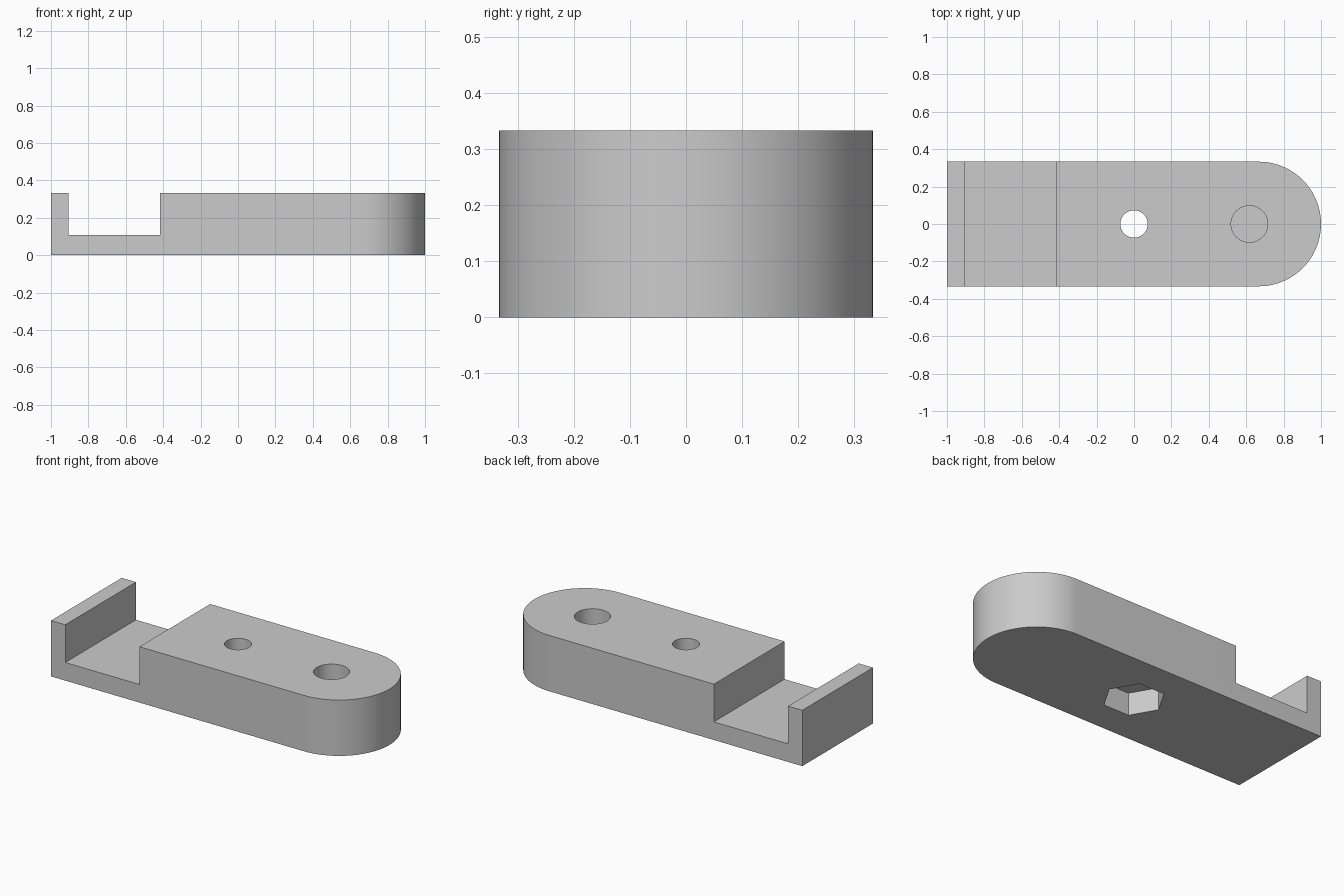
import bpy
import bmesh
from math import pi, sin, cos, radians

cube = bpy.data.objects.get("Cube")
if cube:
    bpy.data.objects.remove(cube, do_unlink=True)

HALF_WIDTH = 0.333
HEIGHT = 0.333

grey = bpy.data.materials.new("plain_grey")
grey.use_nodes = True
colour = (0.6, 0.6, 0.6, 1)
grey.diffuse_color = colour
grey.node_tree.nodes["Principled BSDF"].inputs["Base Color"].default_value = colour


def prism(name, outline, bottom, top):
    """Extrude a flat outline upwards between two heights."""
    bm = bmesh.new()
    face = bm.faces.new([bm.verts.new((x, y, bottom)) for x, y in outline])
    raised = bmesh.ops.extrude_face_region(bm, geom=[face])["geom"]
    verts = [v for v in raised if isinstance(v, bmesh.types.BMVert)]
    bmesh.ops.translate(bm, verts=verts, vec=(0, 0, top - bottom))
    bmesh.ops.recalc_face_normals(bm, faces=bm.faces)
    mesh = bpy.data.meshes.new(name)
    bm.to_mesh(mesh)
    bm.free()
    mesh.materials.append(grey)
    obj = bpy.data.objects.new(name, mesh)
    bpy.context.collection.objects.link(obj)
    return obj


def ring(x, radius, sides):
    """Regular polygon centred on the long axis."""
    return [(x + radius * cos(2 * pi * i / sides),
             radius * sin(2 * pi * i / sides)) for i in range(sides)]


# Block with one square end and one rounded end
arc_steps = 48
outline = [(-1, HALF_WIDTH), (-1, -HALF_WIDTH)]
for i in range(arc_steps + 1):
    a = -pi / 2 + pi * i / arc_steps
    outline.append((1 - HALF_WIDTH + HALF_WIDTH * cos(a), HALF_WIDTH * sin(a)))
body = prism("clamp_body", outline, 0, HEIGHT)

# Cross slot, through hole, blind hole and hexagonal nut pocket
slot = [(-0.906, -0.5), (-0.417, -0.5), (-0.417, 0.5), (-0.906, 0.5)]
cutters = [
    prism("slot_cutter", slot, 0.108, 0.5),
    prism("nut_pocket_cutter", ring(0, 0.167, 6), -0.1, 0.133),
    prism("bolt_hole_cutter", ring(0, 0.073, 64), -0.2, 0.5),
    prism("blind_hole_cutter", ring(0.617, 0.098, 64), 0.13, 0.5),
]

bpy.ops.object.select_all(action="DESELECT")
body.select_set(True)
bpy.context.view_layer.objects.active = body
for cutter in cutters:
    cutter.hide_render = True
    mod = body.modifiers.new(cutter.name, "BOOLEAN")
    mod.operation = "DIFFERENCE"
    mod.solver = "EXACT"
    mod.object = cutter
    bpy.ops.object.modifier_apply(modifier=mod.name)
    bpy.data.objects.remove(cutter, do_unlink=True)

# Smooth curved walls, crisp corners
bpy.ops.object.shade_smooth_by_angle(angle=radians(30))
